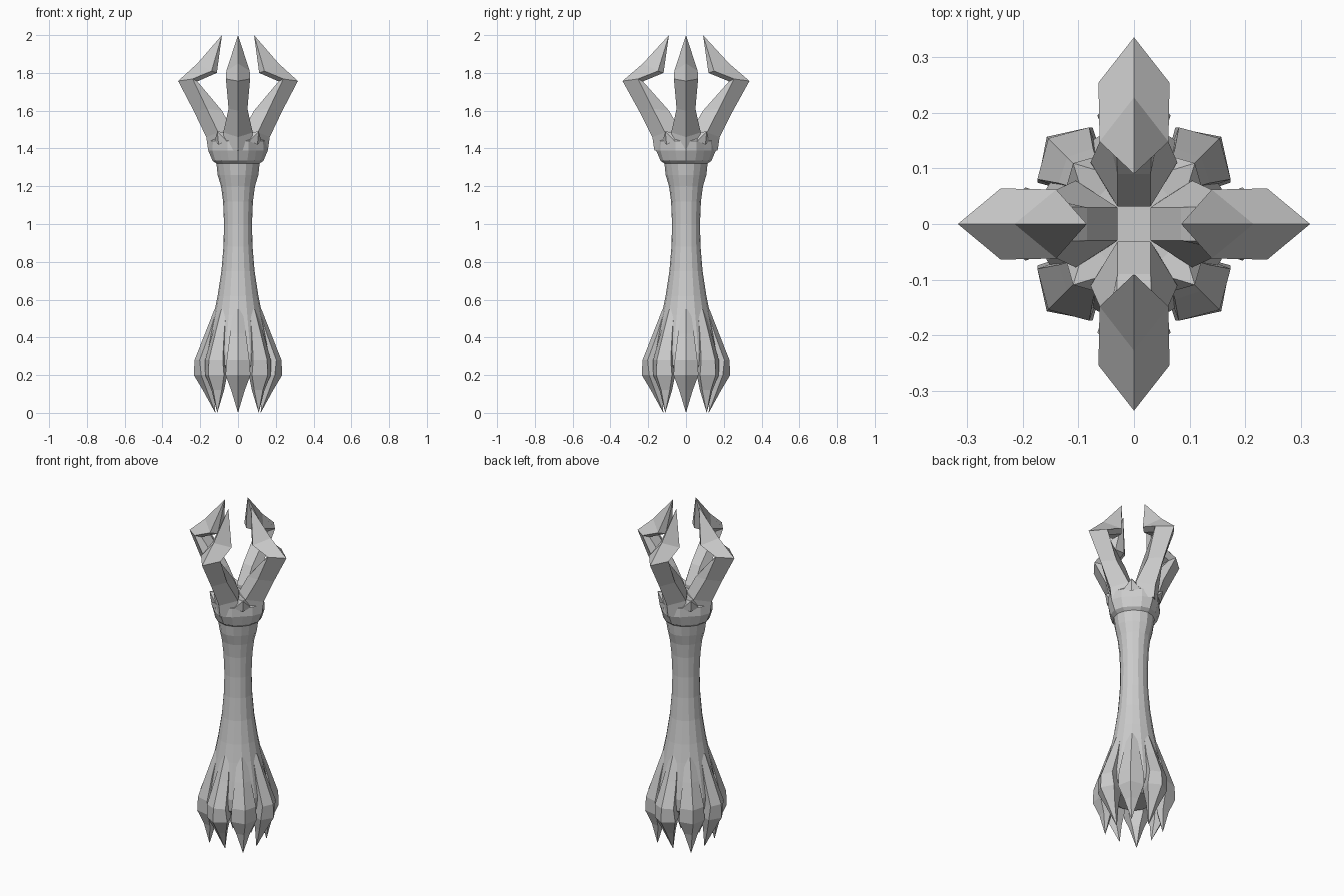
import bpy, bmesh, math
from mathutils import Matrix

if "Cube" in bpy.data.objects:
    bpy.data.objects.remove(bpy.data.objects["Cube"])


def finish(bm, name):
    bmesh.ops.recalc_face_normals(bm, faces=bm.faces[:])
    mesh = bpy.data.meshes.new(name)
    bm.to_mesh(mesh)
    bm.free()
    obj = bpy.data.objects.new(name, mesh)
    bpy.context.collection.objects.link(obj)
    return obj


def loft(bm, rings, tip=None):
    """Skin closed rings of points; end in a tip point or a cap."""
    vr = [[bm.verts.new(p) for p in ring] for ring in rings]
    n = len(vr[0])
    for a, b in zip(vr, vr[1:]):
        for i in range(n):
            bm.faces.new((a[i], a[(i + 1) % n], b[(i + 1) % n], b[i]))
    bm.faces.new(vr[0][::-1])
    if tip:
        t = bm.verts.new(tip)
        for i in range(n):
            bm.faces.new((vr[-1][i], vr[-1][(i + 1) % n], t))
    else:
        bm.faces.new(vr[-1])


def ridged(out, side, inner):
    """Five-sided section: outer ridge (r, z), sides and inner edge (r, z, half width)."""
    (ro, zo), (rs, zs, ws), (ri, zi, wi) = out, side, inner
    return [(ro, 0, zo), (rs, ws, zs), (ri, wi, zi), (ri, -wi, zi), (rs, -ws, zs)]


def spun(name, rings, tip, angle, stretch=1.0):
    bm = bmesh.new()
    loft(bm, rings, tip)
    bm.transform(Matrix.Rotation(angle, 4, 'Z') @ Matrix.Diagonal((stretch, 1, 1, 1)))
    return finish(bm, name)


# Shaft: (radius on the axes, radius on the diagonals, z)
profile = [(0.10, 0.10, 0.20), (0.165, 0.165, 0.25), (0.17, 0.17, 0.32), (0.15, 0.15, 0.42),
           (0.128, 0.128, 0.52), (0.108, 0.108, 0.62), (0.088, 0.088, 0.75),
           (0.077, 0.077, 0.88), (0.074, 0.074, 1.0), (0.079, 0.079, 1.12),
           (0.09, 0.088, 1.2), (0.108, 0.10, 1.26), (0.114, 0.11, 1.32),
           (0.135, 0.125, 1.335), (0.158, 0.135, 1.39), (0.155, 0.132, 1.44),
           (0.10, 0.10, 1.48), (0.045, 0.045, 1.48)]
bm = bmesh.new()
rings = []
for ra, rd, z in profile:
    ring = []
    for k in range(16):
        a = k * math.pi / 8
        r = rd + (ra - rd) * (0.5 + 0.5 * math.cos(4 * a))
        ring.append((r * math.cos(a), r * math.sin(a), z))
    rings.append(ring)
loft(bm, rings)
finish(bm, "shaft")

# Four upper prongs, each bent inward at the elbow to a sharp tip
prong = [
    ridged((0.158, 1.39), (0.10, 1.39, 0.078), (0.03, 1.42, 0.03)),
    ridged((0.168, 1.46), (0.105, 1.485, 0.078), (0.03, 1.50, 0.03)),
    ridged((0.235, 1.60), (0.165, 1.61, 0.050), (0.085, 1.60, 0.030)),
    ridged((0.317, 1.757), (0.24, 1.768, 0.064), (0.215, 1.755, 0.035)),
    ridged((0.215, 1.85), (0.14, 1.81, 0.062), (0.112, 1.80, 0.03)),
]
for i in range(4):
    spun(f"prong_{i + 1}", prong, (0.085, 0, 2.0), i * math.pi / 2, 1.06 if i % 2 else 1.0)

# Small pointed studs on the collar between the prongs
for i in range(4):
    stud = [ridged((0.145, 1.42), (0.13, 1.44, 0.045), (0.08, 1.48, 0.04))]
    spun(f"collar_stud_{i + 1}", stud, (0.155, 0, 1.49), math.pi / 4 + i * math.pi / 2)

# Eight ridged claws forming the foot; the diagonal ones are flatter and wider
axis_claw = [(0.55, 0.124, 0.112, 0.024, 0.08), (0.42, 0.175, 0.152, 0.042, 0.09),
             (0.28, 0.230, 0.203, 0.060, 0.11), (0.20, 0.234, 0.195, 0.066, 0.12),
             (0.12, 0.186, 0.165, 0.036, 0.125)]
diagonal_claw = [(0.55, 0.124, 0.112, 0.024, 0.08), (0.42, 0.170, 0.148, 0.044, 0.09),
                 (0.28, 0.218, 0.180, 0.066, 0.11), (0.20, 0.222, 0.175, 0.070, 0.12),
                 (0.12, 0.186, 0.160, 0.038, 0.125)]
for i in range(8):
    sections = diagonal_claw if i % 2 else axis_claw
    claw = [ridged((ro, z), (rs, z, w), (ri, z, w * 0.55)) for z, ro, rs, w, ri in sections]
    spun(f"foot_claw_{i + 1}", claw, (0.155 if i % 2 else 0.12, 0, 0.0), i * math.pi / 4)
